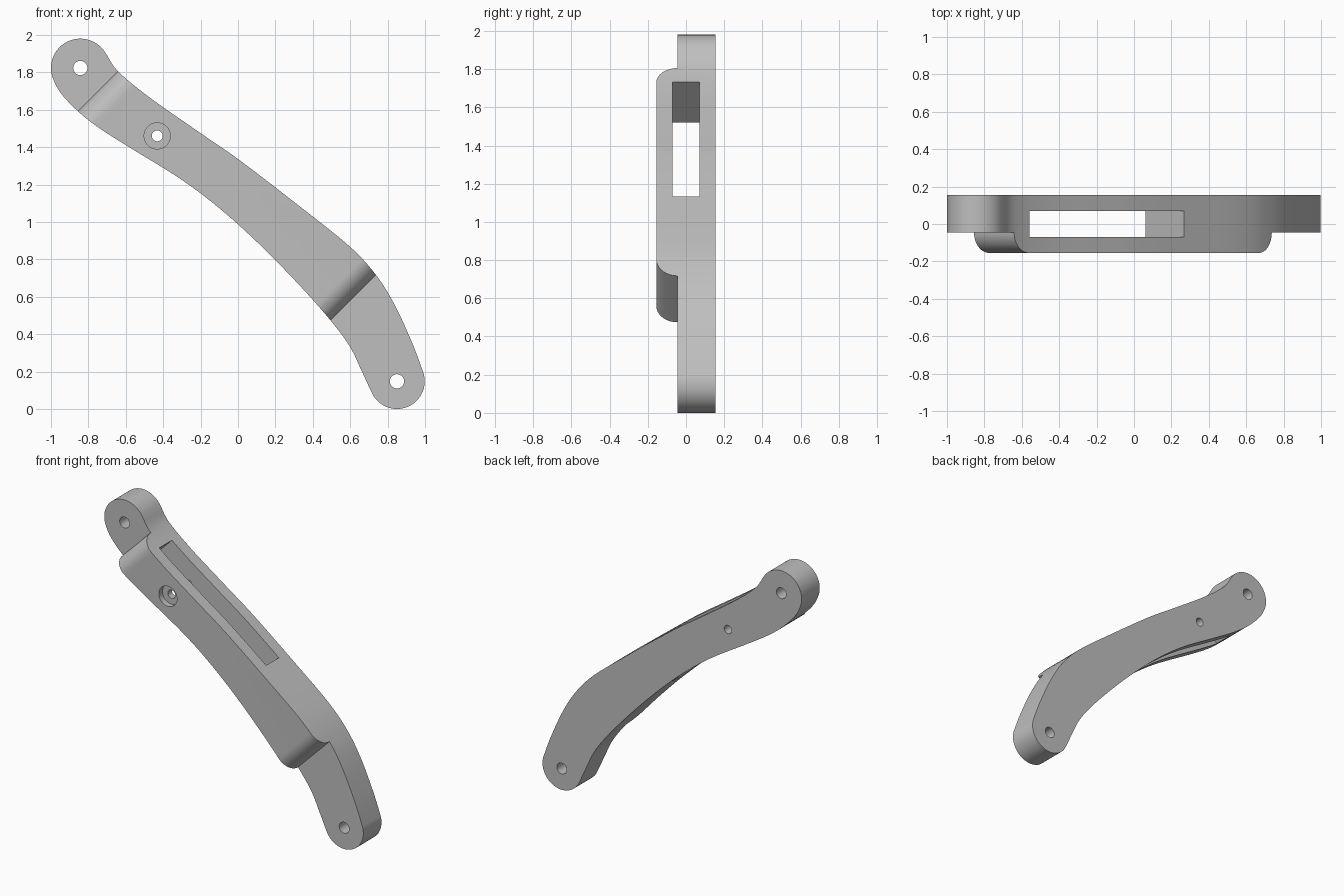
import bpy, bmesh, math
from mathutils import Matrix, Vector

if "Cube" in bpy.data.objects:
    bpy.data.objects.remove(bpy.data.objects["Cube"])

grey = bpy.data.materials.new("plain grey")
grey.use_nodes = True
colour = (0.52, 0.52, 0.52, 1)
grey.diffuse_color = colour
grey.node_tree.nodes["Principled BSDF"].inputs["Base Color"].default_value = colour

FRONT, STEP, BACK = -0.155, -0.045, 0.155
DIAGONAL = Matrix.Rotation(math.radians(45), 4, "Y")   # local x runs down the arm


def arc(centre, radius, start, end, count):
    """Points on a circular arc, angles in degrees."""
    angles = [math.radians(start + (end - start) * i / count) for i in range(count + 1)]
    return [(centre[0] + radius * math.cos(a), centre[1] + radius * math.sin(a)) for a in angles]


def spline(points, steps=8):
    """Smooth curve through all but the first and last points."""
    result = []
    for quad in zip(points, points[1:], points[2:], points[3:]):
        a, b, c, d = map(Vector, quad)
        for i in range(1, steps + 1):
            t = i / steps
            p = (2 * b + (c - a) * t + (2 * a - 5 * b + 4 * c - d) * t ** 2
                 + (3 * b - a - 3 * c + d) * t ** 3) / 2
            result.append(tuple(p))
    return result


def prism(name, ring, offset, matrix=None):
    """Closed solid from a 3D ring of points swept along an offset."""
    bm = bmesh.new()
    face = bm.faces.new([bm.verts.new(p) for p in ring])
    swept = bmesh.ops.extrude_face_region(bm, geom=[face])["geom"]
    bmesh.ops.translate(bm, vec=offset, verts=[v for v in swept if isinstance(v, bmesh.types.BMVert)])
    bmesh.ops.recalc_face_normals(bm, faces=bm.faces)
    if matrix:
        bm.transform(matrix)
    mesh = bpy.data.meshes.new(name)
    bm.to_mesh(mesh)
    bm.free()
    obj = bpy.data.objects.new(name, mesh)
    bpy.context.collection.objects.link(obj)
    return obj


def hole(name, centre, radius, y0=-0.4, y1=0.4):
    ring = arc(centre, radius, 0, 360, 40)[:-1]
    return prism(name, [(x, y0, z) for x, z in ring], (0, y1 - y0, 0))


# Arm outline: round ends joined by two flowing edges
top_eye, low_eye = (-0.843, 1.823), (0.85, 0.148)
top_cap = arc(top_eye, 0.157, 30, 193, 30)
low_cap = arc(low_eye, 0.148, 211, 368, 30)
lower_edge = [(-0.952, 1.695), (-0.854, 1.59), (-0.739, 1.5), (-0.579, 1.398), (-0.311, 1.232),
              (-0.098, 1.072), (0.116, 0.879), (0.33, 0.66), (0.495, 0.473), (0.597, 0.335), (0.66, 0.206)]
upper_edge = [(0.981, 0.222), (0.928, 0.361), (0.837, 0.558), (0.738, 0.716), (0.597, 0.869),
              (0.33, 1.083), (0.01, 1.329), (-0.205, 1.478), (-0.472, 1.665), (-0.64, 1.804)]
outline = (top_cap + spline([top_cap[-5], top_cap[-1]] + lower_edge + [low_cap[0], low_cap[4]])[:-1]
           + low_cap + spline([low_cap[-5], low_cap[-1]] + upper_edge + [top_cap[0], top_cap[4]])[:-1])
arm = prism("curved_arm", [(x, FRONT, z) for x, z in outline], (0, BACK - FRONT, 0))

# Steps with a rounded shoulder at each end of the thick middle
depth = STEP - FRONT
shoulder = [(depth - x, y) for x, y in arc((0, STEP), depth, 180, 270, 14)]
shoulder = [(depth + x, y) for x, y in arc((0, STEP), depth, 180, 270, 14)]
profile = shoulder + [(depth, -0.4), (-1.5, -0.4), (-1.5, STEP)]


def step(name, place, sign):
    return prism(name, [(place + sign * u, y, -0.5) for u, y in profile], (0, 0, 3), DIAGONAL)


cutters = [step("upper_step_cutter", -1.73, 1), step("lower_step_cutter", 0.0134, -1)]

# Long slot through the middle, at right angles to the arm
slot = [(-1.619, -0.07), (-0.613, -0.07), (-0.613, 0.07), (-1.619, 0.07)]
cutters.append(prism("slot_cutter", [(u, y, -0.5) for u, y in slot], (0, 0, 3), DIAGONAL))

# Pivot holes and the counterbored screw hole
screw = (-0.432, 1.46)
cutters += [hole("upper_pivot_cutter", top_eye, 0.038), hole("lower_pivot_cutter", low_eye, 0.038),
            hole("screw_cutter", screw, 0.029),
            hole("counterbore_cutter", screw, 0.07, -0.4, FRONT + 0.04)]

for cutter in cutters:
    cutter.hide_render = True
    cut = arm.modifiers.new(cutter.name, "BOOLEAN")
    cut.operation, cut.solver, cut.object = "DIFFERENCE", "EXACT", cutter

# Keep the cut result and drop the helpers
graph = bpy.context.evaluated_depsgraph_get()
finished = bpy.data.meshes.new_from_object(arm.evaluated_get(graph))
arm.modifiers.clear()
arm.data = finished
for cutter in cutters:
    bpy.data.objects.remove(cutter)
finished.materials.clear()
finished.materials.append(grey)

bpy.ops.object.select_all(action="DESELECT")
arm.select_set(True)
bpy.context.view_layer.objects.active = arm
bpy.ops.object.shade_smooth_by_angle(angle=math.radians(30))
